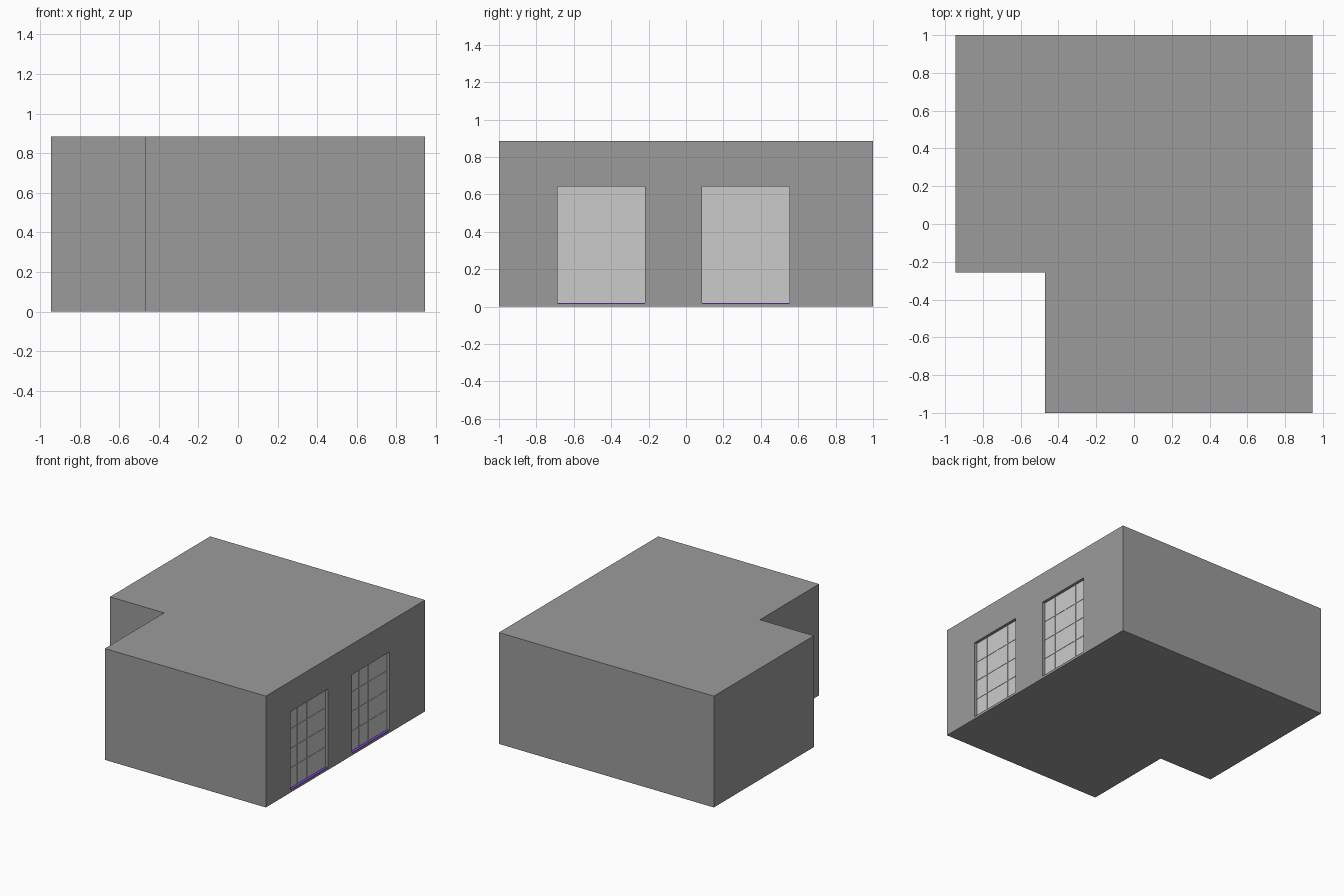
import bpy, bmesh

if "Cube" in bpy.data.objects:
    bpy.data.objects.remove(bpy.data.objects["Cube"])

X, H = 0.945, 0.885        # half width and height of the building
D = 0.025                  # depth of the window recesses
W, Z0, Z1 = 0.468, 0.02, 0.642


def material(name, colour):
    m = bpy.data.materials.new(name)
    m.diffuse_color = colour
    m.use_nodes = True
    m.node_tree.nodes["Principled BSDF"].inputs["Base Color"].default_value = m.diffuse_color
    return m


def add_boxes(name, boxes, mat=None):
    """One object made of axis-aligned boxes given as (min corner, max corner)."""
    bm = bmesh.new()
    for lo, hi in boxes:
        for v in bmesh.ops.create_cube(bm, size=1)['verts']:
            v.co = [(a + b) / 2 + c * (b - a) for a, b, c in zip(lo, hi, v.co)]
    me = bpy.data.meshes.new(name)
    bm.to_mesh(me)
    bm.free()
    ob = bpy.data.objects.new(name, me)
    bpy.context.collection.objects.link(ob)
    if mat:
        me.materials.append(mat)
    return ob


wall_mat = material("wall_dark_grey", (0.33, 0.33, 0.33, 1))
sill_mat = material("sill_purple", (0.2, 0.06, 0.6, 1))

# L-shaped building body
outline = [(-0.47, -1), (X, -1), (X, 1), (-X, 1), (-X, -0.257), (-0.47, -0.257)]
bm = bmesh.new()
floor = bm.faces.new([bm.verts.new((x, y, 0)) for x, y in outline])
top = bmesh.ops.extrude_face_region(bm, geom=[floor])['geom']
bmesh.ops.translate(bm, vec=(0, 0, H), verts=[v for v in top if isinstance(v, bmesh.types.BMVert)])
bmesh.ops.recalc_face_normals(bm, faces=bm.faces)
me = bpy.data.meshes.new("building_body")
bm.to_mesh(me)
bm.free()
me.materials.append(wall_mat)
body = bpy.data.objects.new("building_body", me)
bpy.context.collection.objects.link(body)

# Window recesses with panes, glazing bars and coloured sills
for label, y0 in (("front", -0.688), ("back", 0.085)):
    y1 = y0 + W
    cutter = add_boxes(label + "_window_cutter", [((X - D, y0, Z0 - 0.005), (X + 0.1, y1, Z1))], wall_mat)
    cutter.hide_render = True
    cutter.hide_set(True)
    cut = body.modifiers.new(label + "_window_opening", 'BOOLEAN')
    cut.operation, cut.solver, cut.object = 'DIFFERENCE', 'EXACT', cutter

    add_boxes(label + "_window_pane", [((X - D - 0.01, y0, Z0), (X - D + 0.002, y1, Z1))])
    add_boxes(label + "_window_sill", [((X - D - 0.005, y0, Z0 - 0.005), (X - 0.001, y1, Z0))], sill_mat)

    # Four by four grid of bars
    b, xa, xb = 0.003, X - D - 0.005, X - D + 0.005
    bars = []
    for i in (1, 2, 3):
        y = y0 + W * i / 4
        z = Z0 + (Z1 - Z0) * i / 4
        bars.append(((xa, y - b, Z0), (xb, y + b, Z1)))
        bars.append(((xa, y0, z - b), (xb, y1, z + b)))
    add_boxes(label + "_window_bars", bars)
